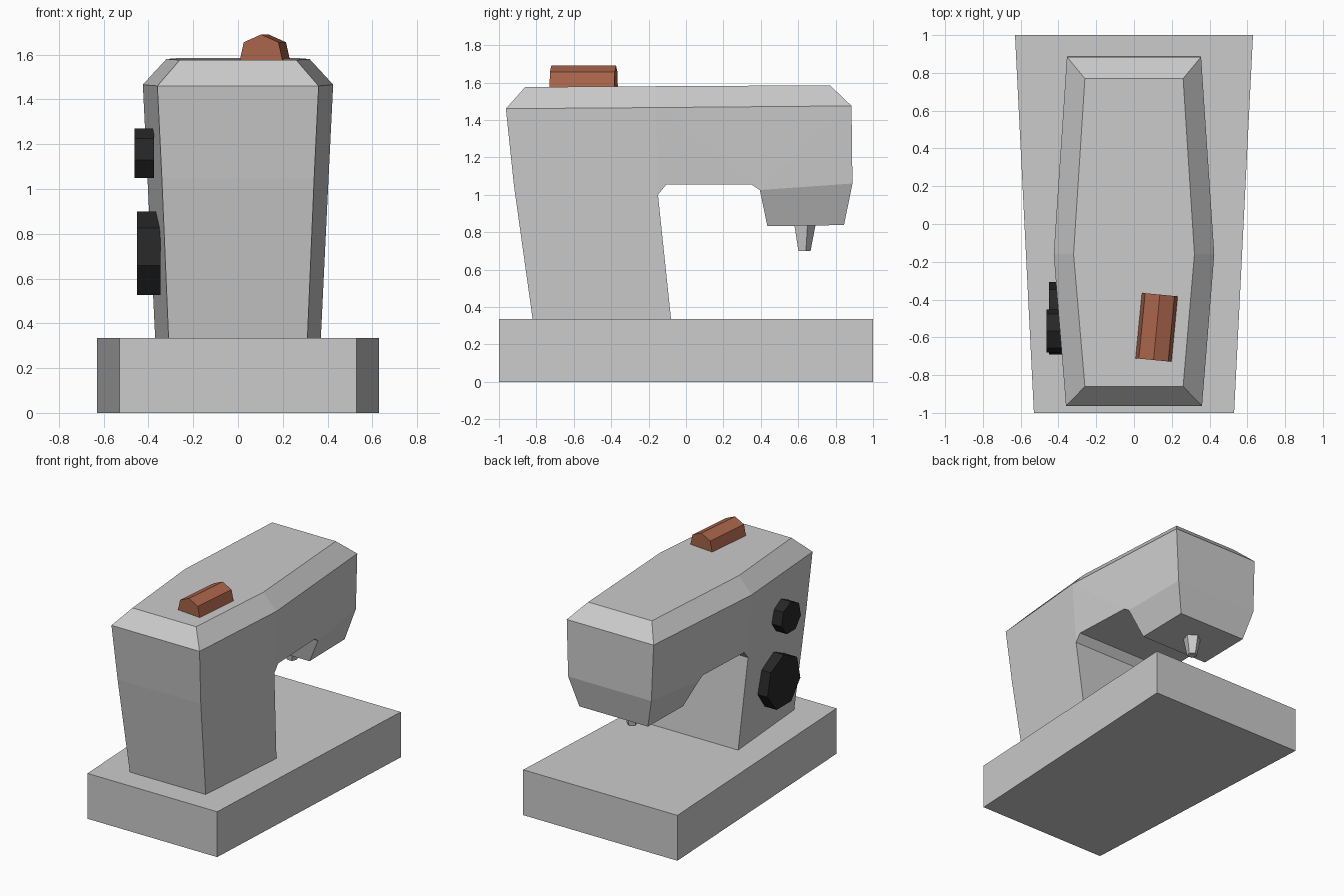
import bpy, bmesh, math
from mathutils import Matrix, Vector

if "Cube" in bpy.data.objects:
    bpy.data.objects.remove(bpy.data.objects["Cube"])


def make(name, verts, faces, color=None):
    bm = bmesh.new()
    vs = [bm.verts.new(v) for v in verts]
    for f in faces:
        bm.faces.new([vs[i] for i in f])
    bmesh.ops.recalc_face_normals(bm, faces=bm.faces)
    me = bpy.data.meshes.new(name)
    bm.to_mesh(me)
    bm.free()
    ob = bpy.data.objects.new(name, me)
    bpy.context.collection.objects.link(ob)
    if color:
        mat = bpy.data.materials.new(name + "_paint")
        mat.diffuse_color = (*color, 1)
        mat.use_nodes = True
        mat.node_tree.nodes["Principled BSDF"].inputs["Base Color"].default_value = mat.diffuse_color
        me.materials.append(mat)
    return ob


def loft(name, ring_a, ring_b, color=None, sides=None):
    """Join two matching rings, with end caps (optionally split into faces)."""
    n = len(ring_a)
    faces = [(i, (i + 1) % n, n + (i + 1) % n, n + i) for i in range(n)]
    for cap in sides or [tuple(range(n))]:
        faces += [cap, tuple(i + n for i in reversed(cap))]
    return make(name, list(ring_a) + list(ring_b), faces, color)


# Base plate, slightly wider at the back
base = [(-0.53, -1), (0.53, -1), (0.63, 1), (-0.63, 1)]
loft("base_plate", [(x, y, 0) for x, y in base], [(x, y, 0.335) for x, y in base])

# Machine body: side outline as (y, z, half width)
outline = [
    (-0.82, 0.335, 0.31), (-0.08, 0.335, 0.37), (-0.15, 1.00, 0.402),   # column 0-2
    (-0.105, 1.055, 0.402), (0.35, 1.055, 0.382), (0.395, 1.025, 0.378),  # arm underside 3-5
    (0.435, 0.832, 0.28), (0.845, 0.838, 0.28), (0.89, 1.06, 0.34),     # head 6-8
    (0.885, 1.475, 0.355), (0.77, 1.585, 0.26),                         # back rim 9-10
    (-0.16, 1.58, 0.32), (-0.86, 1.576, 0.26),                          # top 11-12
    (-0.963, 1.46, 0.36), (-0.92, 1.05, 0.34),                          # front 13-14
    ]
rim = (-0.16, 1.466, 0.425)   # widest point of the rim, on each side
n = len(outline)
verts = [(s * w, y, z) for s in (-1, 1) for y, z, w in outline]
verts += [(s * rim[2], rim[0], rim[1]) for s in (-1, 1)]
faces = [(i, (i + 1) % n, n + (i + 1) % n, n + i) for i in range(n)]
R = "rim"
side = [(0, 1, 2, 14), (14, 2, R, 13), (2, 3, R), (3, 4, R), (R, 4, 9),
        (4, 5, 9), (5, 8, 9), (5, 6, 7, 8), (13, R, 11, 12), (R, 9, 10, 11)]
for k in (0, 1):
    faces += [tuple(2 * n + k if i == R else i + k * n for i in f) for f in side]
make("machine_body", verts, faces)

# Needle holder: tapered five-sided stub under the head
def ring(r, z, count=5):
    return [(r * math.sin(math.tau * i / count), 0.63 + r * math.cos(math.tau * i / count), z)
            for i in range(count)]
loft("needle_holder", ring(0.063, 0.84), ring(0.036, 0.70))

# Thread spool on top, turned slightly
section = [(-0.097, 1.57), (-0.078, 1.655), (0, 1.69), (0.078, 1.655), (0.097, 1.57)]
turn = Matrix.Translation((0.12, -0.547, 0)) @ Matrix.Rotation(math.radians(-5.5), 4, "Z")
loft("thread_spool", *[[turn @ Vector((x, y, z)) for x, z in section] for y in (-0.174, 0.174)],
     color=(0.40, 0.13, 0.07))

# Seven-sided dials on the left side
def dial(name, y, z, r, x_out, x_in):
    pts = [(y + r * math.sin(math.tau * i / 7), z + r * math.cos(math.tau * i / 7)) for i in range(7)]
    loft(name, [(x_out, *p) for p in pts], [(x_in, *p) for p in pts], (0.02, 0.02, 0.02))
dial("large_dial", -0.50, 0.703, 0.197, -0.45, -0.345)
dial("small_dial", -0.567, 1.154, 0.116, -0.463, -0.375)
